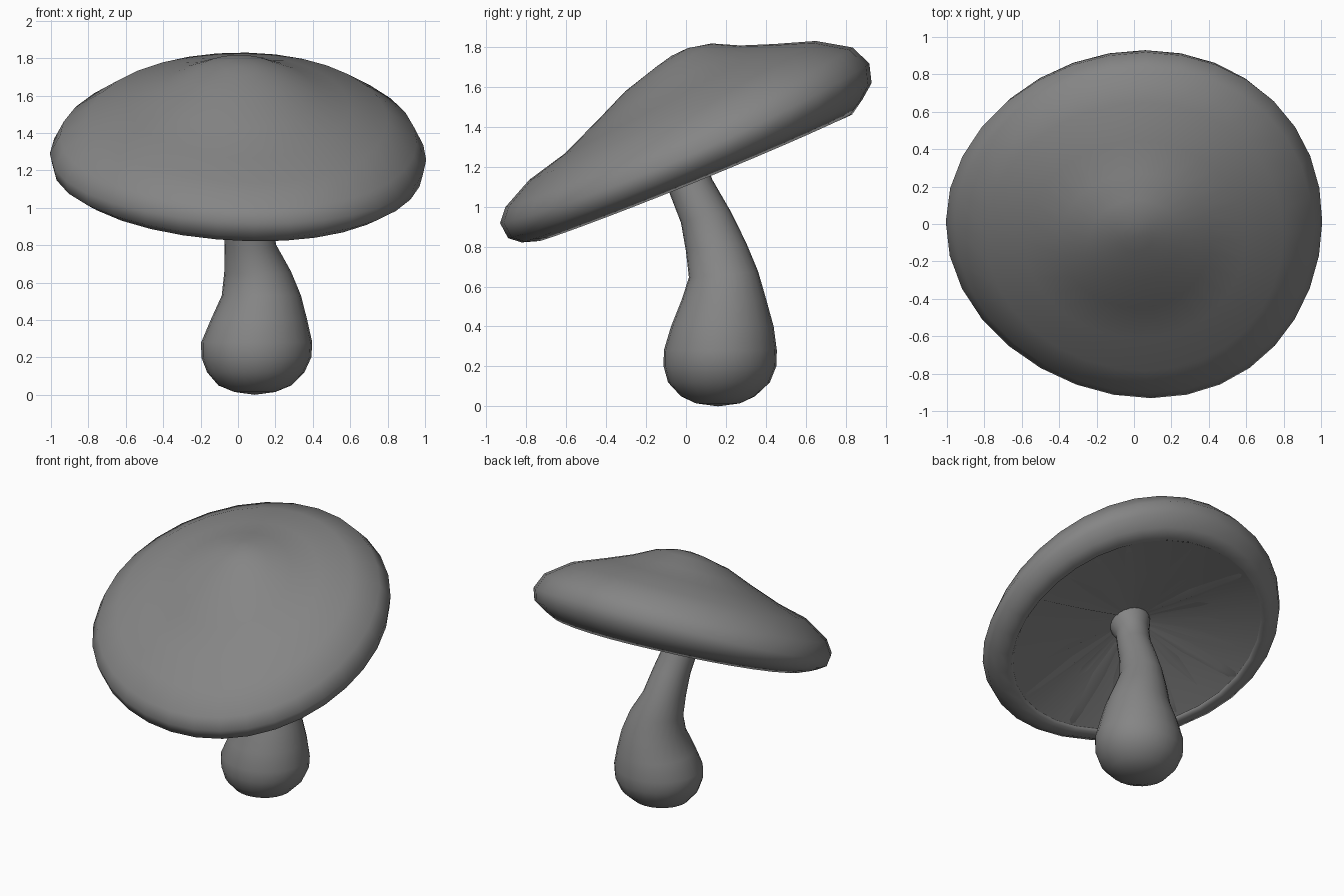
import bpy, bmesh, math, random
from mathutils import Matrix, Vector

if "Cube" in bpy.data.objects:
    bpy.data.objects.remove(bpy.data.objects["Cube"])

random.seed(4)

grey = bpy.data.materials.new("dark_grey")
grey.diffuse_color = (.235, .235, .235, 1)
grey.use_nodes = True
grey.node_tree.nodes["Principled BSDF"].inputs["Base Color"].default_value = grey.diffuse_color


def loft(name, rings, start=None, end=None, matrix=Matrix()):
    """Skin a stack of vertex rings, closing the ends to a point where given."""
    bm = bmesh.new()
    loops = [[bm.verts.new(matrix @ Vector(p)) for p in ring] for ring in rings]
    n = len(rings[0])
    for a, b in zip(loops, loops[1:]):
        for i in range(n):
            j = (i + 1) % n
            bm.faces.new((a[i], a[j], b[j], b[i]))
    for tip, ring in ((start, loops[0]), (end, loops[-1])):
        if tip is not None:
            v = bm.verts.new(matrix @ Vector(tip))
            for i in range(n):
                j = (i + 1) % n
                if ring is loops[0]:
                    bm.faces.new((ring[j], ring[i], v))
                else:
                    bm.faces.new((ring[i], ring[j], v))
    mesh = bpy.data.meshes.new(name)
    bm.to_mesh(mesh)
    bm.free()
    mesh.materials.append(grey)
    for p in mesh.polygons:
        p.use_smooth = True
    obj = bpy.data.objects.new(name, mesh)
    bpy.context.collection.objects.link(obj)
    return obj


def angles(n):
    return [2 * math.pi * i / n for i in range(n)]


def skew(r, a):
    """Slight sideways bulge of the cap outline towards +x."""
    return r * r * math.sin(a) ** 2 * (.075 - .02 * math.sin(a))


tilt = (Matrix.Translation((0, 0, 1.27))
        @ Matrix.Rotation(math.radians(1), 4, 'Y')
        @ Matrix.Rotation(math.radians(21.5), 4, 'X'))

# Cap: each ring spans a front point and a back point of the lopsided profile,
# with the flanks of the rim drooping a little (last number)
cap_profile = [
    (-.835, -.12, .835, -.105, .01), (-.85, -.14, .85, -.122, .01),
    (-.93, -.115, .92, -.075, .015), (-.985, -.07, .993, -.015, .03),
    (-.995, .015, 1.018, .08, .05), (-.94, .08, .97, .185, .035),
    (-.78, .162, .81, .283, .01), (-.57, .218, .61, .345, 0),
    (-.36, .31, .45, .40, 0), (-.17, .398, .32, .462, 0),
    (.02, .455, .2, .484, 0),
]


def cap_ring(uf, vf, ub, vb, droop):
    r, c = (ub - uf) / 2, (ub + uf) / 2
    return [(r * math.cos(a) + skew(r, a), c + r * math.sin(a),
             (vf + vb) / 2 + (vb - vf) / 2 * math.sin(a)
             - droop * math.cos(a) ** 2) for a in angles(32)]


loft("cap", [cap_ring(*p) for p in cap_profile], end=(.0, .11, .478), matrix=tilt)


# Underside: a shallow cone with radial gill folds weaving through it
def underside(name, folds, profile):
    height = [(1 if i % 2 else -1) * random.uniform(.15, 1) for i in range(folds)]
    rings = [[(r * math.cos(a) + skew(r, a), r * math.sin(a), v + amp * h)
              for a, h in zip(angles(folds), height)] for r, v, amp in profile]
    loft(name, rings[::-1], matrix=tilt).data.flip_normals()


underside("cap_underside", 32, [(.10, .05, 0), (.45, -.015, 0), (.85, -.125, 0)])
underside("gills", 44, [(.10, .05, 0), (.2, .032, .015), (.45, -.015, .035),
                        (.7, -.06, .05), (.80, -.08, .05), (.86, -.085, .03)])

# Stem: bulbous base bending up and flaring at the cap
# (x, y, z, x radius, y radius, tilt)
sections = [
    (.09, .16, .015, .11, .11, 0), (.09, .16, .05, .195, .185, 0),
    (.095, .165, .12, .26, .255, 0), (.098, .17, .2, .294, .282, 0),
    (.1, .172, .28, .297, .283, 0), (.112, .182, .4, .258, .257, 0),
    (.125, .19, .53, .212, .213, 0), (.105, .188, .66, .178, .174, 5),
    (.067, .15, .8, .138, .152, 8), (.045, .098, .95, .123, .127, 14),
    (.02, .025, 1.1, .113, .112, 20), (0, -.015, 1.22, .112, .112, 21),
    (0, -.035, 1.28, .133, .133, 21), (0, -.05, 1.33, .138, .138, 21),
]
stem_rings = []
for x, y, z, rx, ry, t in sections:
    t = math.radians(t)
    stem_rings.append([(x + rx * math.cos(a), y + ry * math.sin(a) * math.cos(t),
                        z + ry * math.sin(a) * math.sin(t)) for a in angles(24)])
loft("stem", stem_rings, start=(.09, .16, 0))
